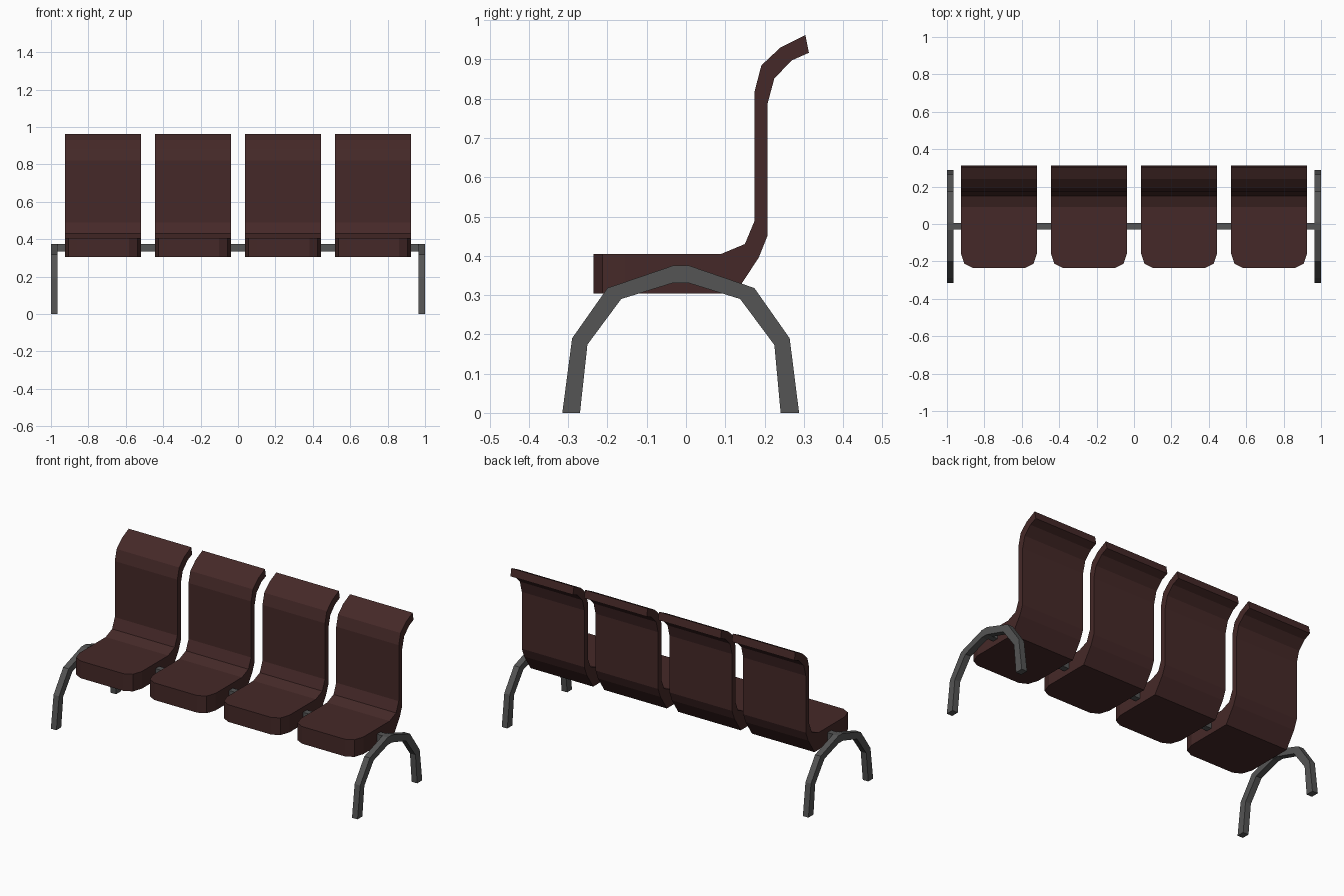
import bpy, bmesh

if "Cube" in bpy.data.objects:
    bpy.data.objects.remove(bpy.data.objects["Cube"])


def material(name, color):
    m = bpy.data.materials.new(name)
    m.diffuse_color = (*color, 1)
    m.use_nodes = True
    m.node_tree.nodes["Principled BSDF"].inputs["Base Color"].default_value = m.diffuse_color
    return m


BROWN = material("dark_brown", (0.06, 0.022, 0.021))
METAL = material("dark_metal", (0.09, 0.09, 0.09))


def band(name, upper, lower, half_widths, x, mat):
    """Solid swept along two paired (y, z) edges, with a half width per pair."""
    bm = bmesh.new()
    rings = []
    for (y1, z1), (y2, z2), w in zip(upper, lower, half_widths):
        rings.append([bm.verts.new(c) for c in
                      ((x - w, y1, z1), (x + w, y1, z1), (x + w, y2, z2), (x - w, y2, z2))])
    for a, b in zip(rings, rings[1:]):
        for i in range(4):
            j = (i + 1) % 4
            bm.faces.new((a[i], a[j], b[j], b[i]))
    bm.faces.new(rings[0])
    bm.faces.new(rings[-1][::-1])
    bmesh.ops.recalc_face_normals(bm, faces=bm.faces)
    mesh = bpy.data.meshes.new(name)
    bm.to_mesh(mesh)
    bm.free()
    mesh.materials.append(mat)
    obj = bpy.data.objects.new(name, mesh)
    bpy.context.collection.objects.link(obj)
    return obj


# Seat shells: cushion with clipped front corners, curving into the backrest
seat_top = [(-0.235, 0.405), (-0.212, 0.405), (-0.155, 0.405), (0.09, 0.405),
            (0.15, 0.43), (0.175, 0.49), (0.175, 0.82), (0.192, 0.885),
            (0.24, 0.93), (0.304, 0.962)]
seat_under = [(-0.235, 0.304), (-0.212, 0.304), (-0.155, 0.304), (0.125, 0.304),
              (0.185, 0.395), (0.207, 0.45), (0.207, 0.785), (0.225, 0.852),
              (0.27, 0.898), (0.313, 0.917)]
seat_widths = [0.14, 0.185] + [0.204] * 8
for i, x in enumerate((-0.722, -0.241, 0.241, 0.722)):
    band(f"seat_{i + 1}", seat_top, seat_under, seat_widths, x, BROWN)

# Arched legs at both ends
leg_outer = [(-0.315, 0), (-0.29, 0.19), (-0.2, 0.318), (-0.033, 0.375),
             (0.008, 0.375), (0.174, 0.318), (0.264, 0.19), (0.288, 0)]
leg_inner = [(-0.27, 0), (-0.251, 0.174), (-0.165, 0.29), (-0.033, 0.331),
             (0.006, 0.331), (0.138, 0.29), (0.225, 0.173), (0.241, 0)]
for side, x in (("left", -0.982), ("right", 0.982)):
    band(f"{side}_leg", leg_outer, leg_inner, [0.018] * 8, x, METAL)

# Beam carrying the seats
bpy.ops.mesh.primitive_cube_add(size=1, location=(0, -0.012, 0.354))
beam = bpy.context.object
beam.name = "beam"
beam.scale = (1.94, 0.036, 0.04)
beam.data.materials.append(METAL)
